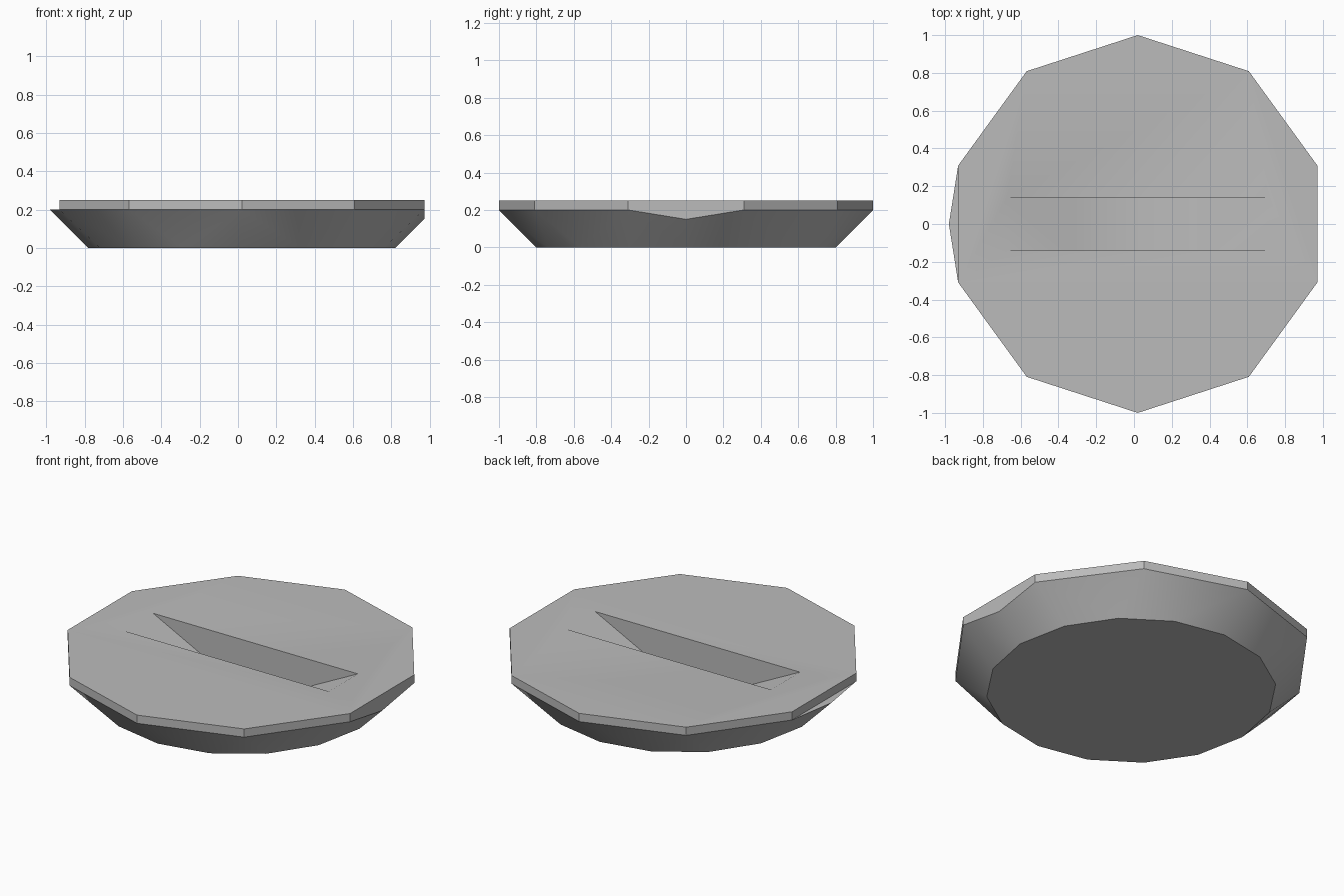
import bpy
import bmesh
from math import cos, sin, pi, radians

cube = bpy.data.objects.get("Cube")
if cube:
    bpy.data.objects.remove(cube, do_unlink=True)

CX = 0.02                      # shared axis of dish and plate
RIM_Z, TOP_Z = 0.2, 0.25

grey = bpy.data.materials.new("mid grey")
grey.use_nodes = True
grey.diffuse_color = (0.5, 0.5, 0.5, 1)
grey.node_tree.nodes["Principled BSDF"].inputs["Base Color"].default_value = (0.5, 0.5, 0.5, 1)


def ring(bm, sides, radius, z, start=0.0):
    return [bm.verts.new((CX + radius * cos(start + 2 * pi * i / sides),
                          radius * sin(start + 2 * pi * i / sides), z))
            for i in range(sides)]


def to_object(bm, name):
    bmesh.ops.recalc_face_normals(bm, faces=bm.faces[:])
    mesh = bpy.data.meshes.new(name)
    bm.to_mesh(mesh)
    bm.free()
    obj = bpy.data.objects.new(name, mesh)
    bpy.context.collection.objects.link(obj)
    mesh.materials.append(grey)
    return obj


# Sloping underside: 16-sided foot blended into a ten-sided rim
bm = bmesh.new()
ring(bm, 16, 0.8, 0)
rim = ring(bm, 10, 1.0, RIM_Z, pi / 10)
lip = bm.verts.new((CX - 1.0, 0, RIM_Z))
bm.verts.new((CX + cos(pi / 10), 0, 0.15))
bmesh.ops.convex_hull(bm, input=bm.verts[:])
bm.normal_update()
lid = [f for f in bm.faces if all(abs(v.co.z - RIM_Z) < 1e-4 for v in f.verts)]
bmesh.ops.delete(bm, geom=lid, context='FACES')

# Upright plate edge, flat top and the small ledge beside the lip
top = ring(bm, 10, 1.0, TOP_Z, pi / 10)
for i in range(10):
    j = (i + 1) % 10
    bm.faces.new((rim[i], rim[j], top[j], top[i]))
    if rim[i].co.x < -0.9 and rim[j].co.x < -0.9:
        bm.faces.new((rim[i], lip, rim[j]))
bm.faces.new(top)
bmesh.ops.recalc_face_normals(bm, faces=bm.faces[:])
bmesh.ops.dissolve_limit(bm, angle_limit=0.01, verts=bm.verts[:], edges=bm.edges[:])
body = to_object(bm, "slotted_disc")

# Slot with a ramp at each end: the sloped ends run on above the top
profile = [(-0.35, 0.08), (0.35, 0.08), (0.89, 0.35), (-0.89, 0.35)]
bm = bmesh.new()
near, far = ([bm.verts.new((CX + x, y, z)) for x, z in profile] for y in (-0.14, 0.14))
bm.faces.new(near)
bm.faces.new(far)
for i in range(4):
    j = (i + 1) % 4
    bm.faces.new((near[i], near[j], far[j], far[i]))
cutter = to_object(bm, "slot_cutter")
cutter.hide_render = True

cut = body.modifiers.new("slot", 'BOOLEAN')
cut.operation = 'DIFFERENCE'
cut.solver = 'EXACT'
cut.object = cutter
bpy.ops.object.select_all(action='DESELECT')
bpy.context.view_layer.objects.active = body
body.select_set(True)
bpy.ops.object.modifier_apply(modifier=cut.name)
bpy.data.objects.remove(cutter, do_unlink=True)
bpy.ops.object.shade_smooth_by_angle(angle=radians(30))
